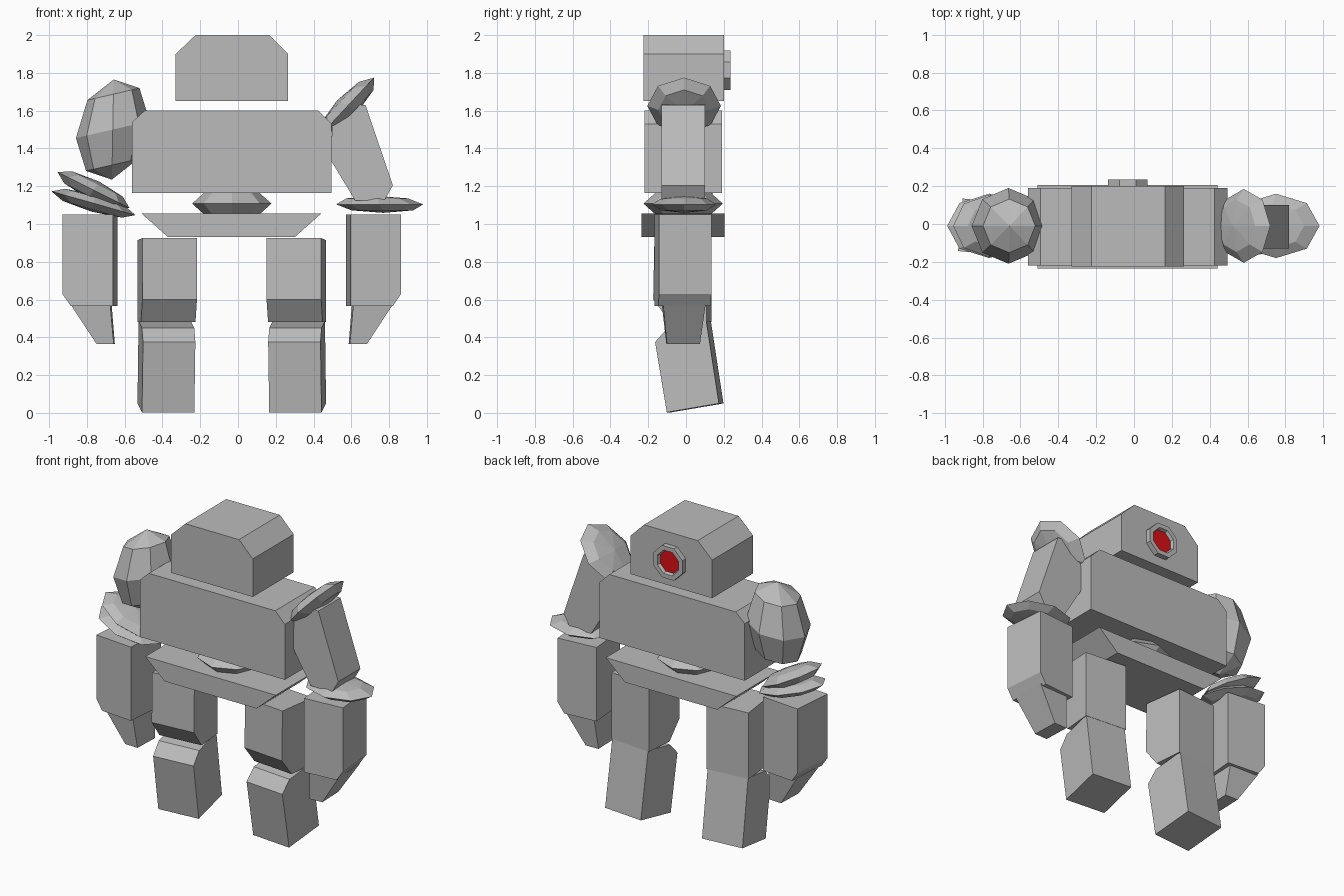
import bpy, bmesh, math
from mathutils import Vector, Matrix

if "Cube" in bpy.data.objects:
    bpy.data.objects.remove(bpy.data.objects["Cube"])

CX = -0.033  # body centre line


def material(name, rgb):
    m = bpy.data.materials.new(name)
    m.diffuse_color = (*rgb, 1)
    m.use_nodes = True
    m.node_tree.nodes["Principled BSDF"].inputs["Base Color"].default_value = m.diffuse_color
    return m


GREY = material("stone grey", (0.5, 0.5, 0.5))
RED = material("eye red", (0.7, 0.005, 0.008))


def finish(name, bm, mats=(GREY,)):
    bmesh.ops.recalc_face_normals(bm, faces=bm.faces[:])
    me = bpy.data.meshes.new(name)
    bm.to_mesh(me)
    bm.free()
    for m in mats:
        me.materials.append(m)
    ob = bpy.data.objects.new(name, me)
    bpy.context.collection.objects.link(ob)
    return ob


def prism(name, profile, lo, hi, axis="y", turn=0, taper=None):
    """Extrude an xz profile along y, or a yz profile along x; turn about z.
    taper = (z, lo, hi) narrows the extrusion below height z."""
    bm = bmesh.new()
    rings = []
    for end in (0, 1):
        ring = []
        for p, z in profile:
            d = (lo, hi)[end]
            if taper and z < taper[0]:
                d = taper[1 + end]
            ring.append(bm.verts.new((p, d, z) if axis == "y" else (d, p, z)))
        rings.append(ring)
    n = len(profile)
    for r in rings:
        bm.faces.new(r)
    for i in range(n):
        j = (i + 1) % n
        bm.faces.new((rings[0][i], rings[0][j], rings[1][j], rings[1][i]))
    ps = [p for p, z in profile]
    mid_p, mid_d = (min(ps) + max(ps)) / 2, (lo + hi) / 2
    pivot = Vector((mid_p, mid_d, 0) if axis == "y" else (mid_d, mid_p, 0))
    bmesh.ops.rotate(bm, verts=bm.verts[:], cent=pivot,
                     matrix=Matrix.Rotation(math.radians(turn), 3, "Z"))
    return finish(name, bm)


def blob(name, centre, across, ry, up):
    """Eight-sided ball, squashed and sheared by its across and up (x, z) axes."""
    bm = bmesh.new()
    bmesh.ops.create_uvsphere(bm, u_segments=8, v_segments=4, radius=1)
    for v in bm.verts:
        u, w, t = v.co
        v.co = (centre[0] + u * across[0] + t * up[0],
                centre[1] + w * ry,
                centre[2] + u * across[1] + t * up[1])
    return finish(name, bm)


# Head, torso, waist and pelvis
prism("head", [(-0.33, 1.65), (0.265, 1.65), (0.265, 1.9), (0.165, 2.0),
               (-0.225, 2.0), (-0.33, 1.9)], -0.225, 0.2)
prism("torso", [(-0.56, 1.165), (0.495, 1.165), (0.495, 1.53), (0.425, 1.6),
                (-0.495, 1.6), (-0.56, 1.54)], -0.22, 0.19)
blob("waist", (CX, -0.015, 1.108), (0.21, 0), 0.21, (0, 0.078))
prism("pelvis", [(-0.37, 0.93), (0.3, 0.93), (0.44, 1.055), (-0.51, 1.055)],
      -0.235, 0.205)

# Eye: octagonal rim with a recessed red lens
bm = bmesh.new()
bmesh.ops.create_cone(bm, cap_ends=True, segments=8, radius1=0.113,
                      radius2=0.113, depth=0.06)
bmesh.ops.rotate(bm, verts=bm.verts[:],
                 matrix=Matrix.Rotation(math.pi / 8, 3, "Z"))
bmesh.ops.rotate(bm, verts=bm.verts[:],
                 matrix=Matrix.Rotation(-math.pi / 2, 3, "X"))
bmesh.ops.translate(bm, verts=bm.verts[:], vec=(CX, 0.205, 1.815))
bm.normal_update()
lens = max(bm.faces, key=lambda f: f.calc_center_median().y)
bmesh.ops.inset_region(bm, faces=[lens], thickness=0.03)
bmesh.ops.inset_region(bm, faces=[lens], thickness=0.008, depth=-0.02)
lens.material_index = 1
finish("eye", bm, (GREY, RED))

# Legs, forearms and hands, repeated on both sides
for side, s in (("left", -1), ("right", 1)):
    def x(u):
        return CX + s * u

    prism(side + "_thigh", [(-0.155, 0.925), (-0.162, 0.6), (-0.07, 0.48),
                            (0.123, 0.48), (0.123, 0.915)],
          x(0.196), x(0.486), "x", -5 * s)
    prism(side + "_shin", [(-0.09, 0.003), (-0.152, 0.375), (-0.085, 0.45),
                           (0.12, 0.485), (0.187, 0.05)],
          x(0.207), x(0.485), "x", -5 * s)
    prism(side + "_forearm", [(x(0.617), 1.05), (x(0.885), 1.05),
                              (x(0.885), 0.63), (x(0.84), 0.565),
                              (x(0.617), 0.565)],
          -0.155, 0.123, "y", 5 * s)
    prism(side + "_hand", [(x(0.64), 0.575), (x(0.85), 0.575),
                           (x(0.713), 0.365), (x(0.622), 0.365)],
          -0.125, 0.1, "y", 2 * s, taper=(0.5, -0.1, 0.075))

# Left upper arm: tall shoulder ball and two stacked elbow discs
blob("left_shoulder", (-0.663, -0.01, 1.5), (0.195, 0.045), 0.2, (0.005, 0.265))
blob("left_upper_elbow_disc", (-0.765, -0.01, 1.18), (0.19, -0.095), 0.165,
     (0.03, 0.045))
blob("left_lower_elbow_disc", (-0.765, -0.01, 1.11), (0.222, -0.063), 0.17,
     (0.01, 0.045))

# Right upper arm: tilted shoulder pad, slanted block and elbow disc
blob("right_shoulder_pad", (0.58, -0.01, 1.625), (0.14, 0.15), 0.195,
     (-0.055, 0.03))
prism("right_upper_arm", [(0.5, 1.54), (0.59, 1.635), (0.675, 1.63),
                          (0.82, 1.205), (0.775, 1.125), (0.62, 1.125),
                          (0.49, 1.34)], -0.13, 0.1)
blob("right_elbow_disc", (0.75, -0.01, 1.104), (0.23, 0), 0.17, (-0.02, 0.045))
